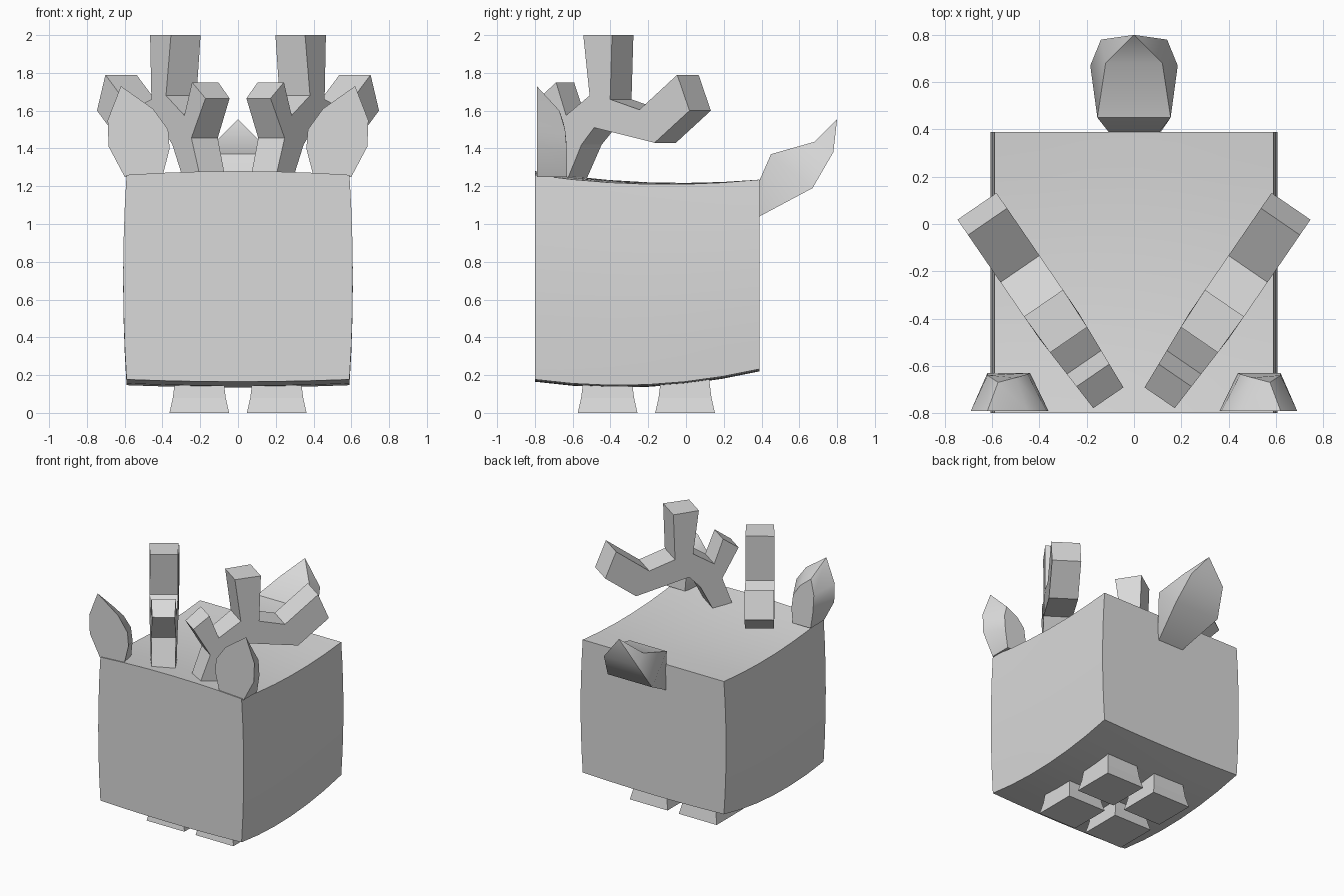
import bpy
import bmesh
from math import radians
from mathutils import Vector

default_cube = bpy.data.objects.get("Cube")
if default_cube:
    bpy.data.objects.remove(default_cube, do_unlink=True)

GREY = (0.7, 0.7, 0.7, 1.0)
grey = bpy.data.materials.new("light grey")
grey.use_nodes = True
grey.diffuse_color = GREY
grey.node_tree.nodes["Principled BSDF"].inputs["Base Color"].default_value = GREY


def finish(bm, name, angle=None):
    """Turn a bmesh into a named grey object, smooth below the given angle."""
    bmesh.ops.recalc_face_normals(bm, faces=bm.faces)
    mesh = bpy.data.meshes.new(name)
    bm.to_mesh(mesh)
    bm.free()
    mesh.materials.append(grey)
    obj = bpy.data.objects.new(name, mesh)
    bpy.context.collection.objects.link(obj)
    if angle:
        bpy.ops.object.select_all(action='DESELECT')
        obj.select_set(True)
        bpy.context.view_layer.objects.active = obj
        bpy.ops.object.shade_smooth_by_angle(angle=radians(angle))
    return obj


def loft(name, rings, tip=None, angle=None):
    """Join rings of equal point count; close with caps or a pointed tip."""
    bm = bmesh.new()
    loops = [[bm.verts.new(p) for p in ring] for ring in rings]
    n = len(loops[0])
    for a, b in zip(loops, loops[1:]):
        for i in range(n):
            j = (i + 1) % n
            bm.faces.new((a[i], a[j], b[j], b[i]))
    bm.faces.new(loops[0])
    if tip:
        point = bm.verts.new(tip)
        for i in range(n):
            bm.faces.new((loops[-1][i], loops[-1][(i + 1) % n], point))
    else:
        bm.faces.new(loops[-1])
    return finish(bm, name, angle)


# Body: a subdivided box with gently bowed sides, top and bottom
bm = bmesh.new()
bmesh.ops.create_cube(bm, size=2)
bmesh.ops.subdivide_edges(bm, edges=bm.edges[:], cuts=5, use_grid_fill=True)
for v in bm.verts:
    u, d, h = v.co
    t = (d + 1) / 2
    top = 1.26 - 0.171 * t + 0.146 * t * t + 0.02 * (1 - u * u) * (1 - t)
    bottom = 0.165 - 0.164 * t + 0.219 * t * t + 0.012 * u * u
    v.co = (u * (0.59 + 0.018 * (1 - h * h)),
            -0.8 + 1.19 * t,
            bottom + (top - bottom) * (h + 1) / 2)
finish(bm, "body", 30)

# Legs: short square blocks that flare towards the ground
for side, side_name in ((-1, "right"), (1, "left")):
    for y, end_name in ((-0.415, "front"), (-0.005, "back")):
        rings = []
        for z, half in ((0, 0.158), (0.08, 0.14), (0.2, 0.125)):
            rings.append([(side * 0.205 + a * half, y + b * half, z)
                          for a, b in ((-1, -1), (1, -1), (1, 1), (-1, 1))])
        loft(f"{end_name}_{side_name}_leg", rings)

# Antlers: branched outline (depth, height) standing on a slanted plane
ANTLER = [(-0.70, 1.24), (-0.635, 1.455), (-0.735, 1.665), (-0.64, 1.75),
          (-0.585, 1.575), (-0.455, 1.68), (-0.49, 2), (-0.335, 2),
          (-0.345, 1.66), (-0.19, 1.605), (0.01, 1.79), (0.075, 1.6),
          (-0.11, 1.43), (-0.43, 1.51), (-0.5, 1.42), (-0.58, 1.23)]
along = Vector((0.566, 0.825, 0))
across = Vector((0.825, -0.566, 0))
for side, side_name in ((-1, "right"), (1, "left")):
    rings = []
    for face in (-1, 1):
        ring = []
        for y, z in ANTLER:
            s = (y + 0.74) / along.y
            half = min(0.1, 0.077 + 0.06 * s)
            p = Vector((0.105, -0.74, z)) + along * s + across * half * face
            ring.append((p.x * side, p.y, p.z))
        rings.append(ring)
    loft(f"{side_name}_antler", rings)

# Ears: flat leaf in front, smaller rounded back; (x, z) then (x, y, z)
EAR_FRONT = [(0.4, 1.25), (0.362, 1.4), (0.37, 1.5), (0.45, 1.61),
             (0.62, 1.73), (0.69, 1.55), (0.685, 1.41), (0.6, 1.25)]
EAR_BACK = [(0.45, -0.63, 1.25), (0.44, -0.63, 1.36), (0.45, -0.635, 1.46),
            (0.5, -0.65, 1.54), (0.575, -0.67, 1.6), (0.62, -0.64, 1.5),
            (0.62, -0.63, 1.38), (0.6, -0.63, 1.25)]
for side, side_name in ((-1, "right"), (1, "left")):
    front = [(side * x, -0.79, z) for x, z in EAR_FRONT]
    back = [(side * x, y, z) for x, y, z in EAR_BACK]
    loft(f"{side_name}_ear", [front, back], angle=40)

# Tail: upturned leaf; each row is half width, depth, height below then above
TAIL = [((0.1, 0.37, 1.03), (0.1, 0.38, 1.21)),
        ((0.185, 0.67, 1.19), (0.155, 0.45, 1.37)),
        ((0.14, 0.78, 1.38), (0.12, 0.68, 1.435))]
rings = []
for (lw, ly, lz), (uw, uy, uz) in TAIL:
    rings.append([(-lw, ly, lz), (lw, ly, lz), (uw, uy, uz), (-uw, uy, uz)])
loft("tail", rings, tip=(0, 0.8, 1.555), angle=40)
